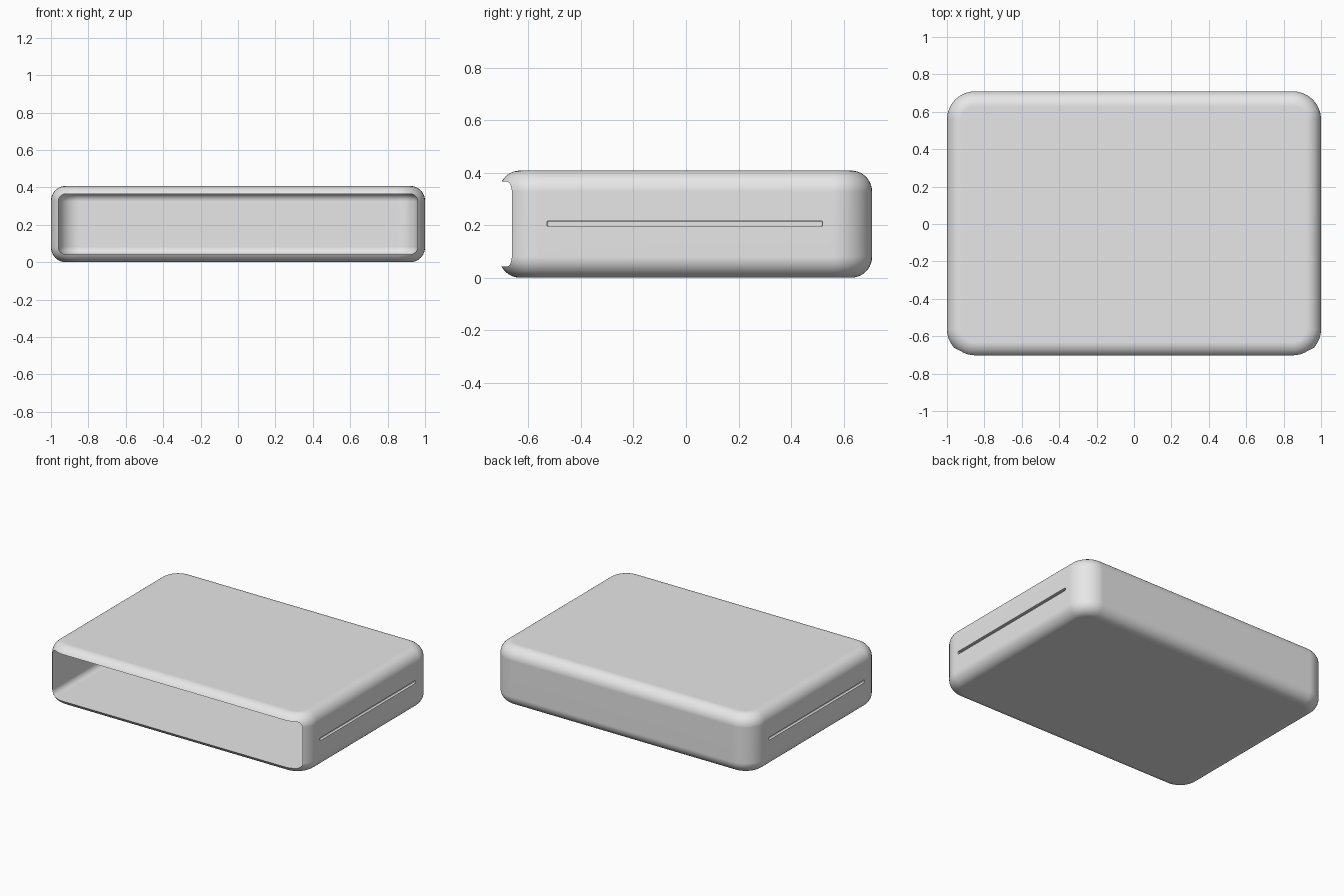
import bpy
import bmesh
from math import sin, cos, pi

if "Cube" in bpy.data.objects:
    bpy.data.objects.remove(bpy.data.objects["Cube"], do_unlink=True)

grey = bpy.data.materials.new("plain grey")
grey.use_nodes = True
COLOUR = (0.8, 0.8, 0.8, 1)
grey.diffuse_color = COLOUR
grey.node_tree.nodes["Principled BSDF"].inputs["Base Color"].default_value = COLOUR


def rounded_slab(name, low, high, corner, fillet, steps=10):
    """Box with rounded vertical corners and filleted top and bottom rims."""
    bm = bmesh.new()
    levels = []
    for i in range(steps + 1):
        a = i / steps * pi / 2
        levels.append((fillet * (1 - sin(a)), low[2] + fillet * (1 - cos(a))))
    top = [(inset, low[2] + high[2] - z) for inset, z in reversed(levels)]
    rings = []
    for inset, z in levels + top:
        r = corner - inset
        ring = []
        for quarter in range(4):
            cx = high[0] - corner if quarter in (0, 3) else low[0] + corner
            cy = high[1] - corner if quarter in (0, 1) else low[1] + corner
            for i in range(steps + 1):
                a = (quarter + i / steps) * pi / 2
                ring.append(bm.verts.new((cx + r * cos(a), cy + r * sin(a), z)))
        rings.append(ring)
    for lower, upper in zip(rings, rings[1:]):
        for i in range(len(lower)):
            j = (i + 1) % len(lower)
            bm.faces.new((lower[i], lower[j], upper[j], upper[i]))
    bm.faces.new(rings[0][::-1])
    bm.faces.new(rings[-1])
    mesh = bpy.data.meshes.new(name)
    bm.to_mesh(mesh)
    bm.free()
    mesh.materials.append(grey)
    obj = bpy.data.objects.new(name, mesh)
    bpy.context.collection.objects.link(obj)
    return obj


def carve(target, cutter):
    cutter.hide_render = True
    bpy.context.view_layer.objects.active = target
    mod = target.modifiers.new("carve", "BOOLEAN")
    mod.operation = "DIFFERENCE"
    mod.solver = "EXACT"
    mod.object = cutter
    bpy.ops.object.modifier_apply(modifier=mod.name)
    bpy.data.objects.remove(cutter, do_unlink=True)


# Outer shell of the sleeve
sleeve = rounded_slab("sleeve", (-1, -0.712, 0), (1, 0.709, 0.408), 0.15, 0.08)

# Cavity, open through the front
carve(sleeve, rounded_slab("cavity_cutter", (-0.96, -1, 0.042), (0.96, 0.669, 0.366), 0.11, 0.04))

# Shallow groove along each side
for side in (-1, 1):
    carve(sleeve, rounded_slab("groove_cutter", (side - 0.02, -0.53, 0.196),
                               (side + 0.02, 0.52, 0.216), 0.008, 0.004, 3))

# Smooth fillets, crisp opening and flat panels
bpy.ops.object.select_all(action="DESELECT")
sleeve.select_set(True)
bpy.context.view_layer.objects.active = sleeve
bpy.ops.object.shade_smooth_by_angle(angle=pi / 6)
weighted = sleeve.modifiers.new("flat panels", "WEIGHTED_NORMAL")
weighted.keep_sharp = True
